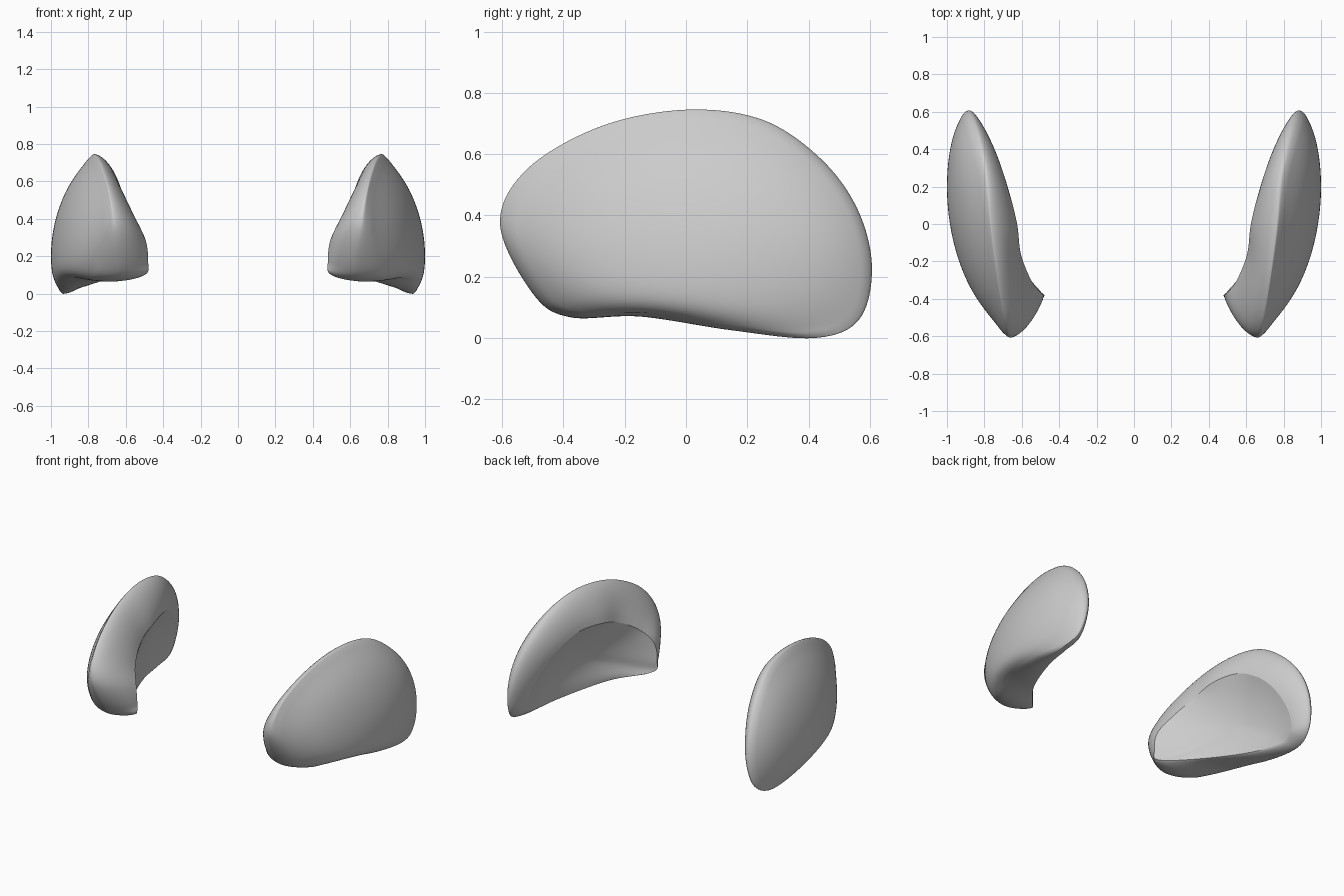
import bpy, bmesh
from mathutils import Vector

if "Cube" in bpy.data.objects:
    bpy.data.objects.remove(bpy.data.objects["Cube"])

# Matching control points around the pad: outer silhouette and inner opening edge (x, y, z)
RIM = [(.765, 0, .745), (.785, .25, .712), (.82, .44, .585), (.855, .56, .42), (.88, .607, .23),
       (.91, .565, .06), (.935, .42, 0), (.89, .15, .025), (.77, -.15, .07), (.66, -.38, .068),
       (.635, -.5, .145), (.66, -.607, .37), (.69, -.52, .55), (.73, -.28, .69)]
OPENING = [(.625, 0, .53), (.67, .18, .53), (.72, .33, .45), (.77, .43, .33), (.82, .485, .18),
           (.85, .47, .07), (.865, .37, .035), (.81, .15, .045), (.67, -.15, .08), (.5, -.36, .1),
           (.48, -.38, .17), (.495, -.37, .29), (.55, -.30, .39), (.605, -.16, .48)]
STEPS, DOME, LIP, BOWL = 10, 30, 14, 14
CY, CZ = .1, .28      # centre of outer face
BY, BZ = .05, .28     # centre of inner bowl


def closed_curve(points):
    """Smooth closed curve through the points."""
    p = [Vector(q) for q in points]
    n, out = len(p), []
    for i in range(n):
        a, b, c, d = p[i - 1], p[i], p[(i + 1) % n], p[(i + 2) % n]
        for k in range(STEPS):
            t = k / STEPS
            out.append(.5 * (2 * b + (c - a) * t + (2 * a - 5 * b + 4 * c - d) * t * t
                             + (3 * b - a - 3 * c + d) * t ** 3))
    return out


def relax(values, passes):
    """Even out values around a closed loop."""
    n = len(values)
    for _ in range(passes):
        values = [(values[j - 1] + values[j] * 2 + values[(j + 1) % n]) / 4 for j in range(n)]
    return values


def face_x(y, z):
    """Gently curved outer face."""
    return 1 - .4 * (y - .2) ** 2 - .65 * (z - .2) ** 2


def bowl_x(y, z):
    """Slanted base of the inner bowl."""
    return .755 + .3 * (y - BY) - .25 * (z - BZ)


def skin(bm, rings, tip):
    """Join the rings with quads and close them at the tip."""
    loops = [[bm.verts.new(v) for v in ring] for ring in rings]
    end, n = bm.verts.new(tip), len(rings[0])
    for j in range(n):
        k = (j + 1) % n
        for a, b in zip(loops, loops[1:]):
            bm.faces.new((a[j], a[k], b[k], b[j]))
        bm.faces.new((loops[-1][j], loops[-1][k], end))


def finish(bm, name, side):
    """Turn the normals towards the given x side, smooth and mirror."""
    bmesh.ops.recalc_face_normals(bm, faces=bm.faces)
    bm.normal_update()
    if bm.faces[-1].normal.x * side < 0:
        bmesh.ops.reverse_faces(bm, faces=bm.faces)
    for f in bm.faces:
        f.smooth = True
    mesh = bpy.data.meshes.new(name)
    bm.to_mesh(mesh)
    bm.free()
    ob = bpy.data.objects.new(name, mesh)
    bpy.context.collection.objects.link(ob)
    ob.modifiers.new("mirror", 'MIRROR').use_mirror_merge = False


rim, opening = closed_curve(RIM), closed_curve(OPENING)

# Outer shell: inward-turned lip from the opening edge to the silhouette
rings = []
for i in range(LIP, 0, -1):
    t = (i / LIP) ** 1.6
    ring = []
    for s, o in zip(rim, opening):
        v = s.lerp(o, t ** 1.6)
        v.x = s.x + (o.x - s.x) * (1 - (1 - t) ** 1.35)
        ring.append(v)
    rings.append(ring)

# Outer shell: full domed face from the silhouette to its centre
spokes = rim
for i in range(DOME):
    s = 1 - (i / DOME) ** 2.2
    w = (1 - s ** 8) ** .5
    if i > 8:
        spokes = relax(spokes, 12)
    ring = []
    for r in spokes:
        y, z = CY + (r.y - CY) * s, CZ + (r.z - CZ) * s
        ring.append(Vector((r.x + (face_x(y, z) - r.x) * w, y, z)))
    rings.append(ring)
bm = bmesh.new()
skin(bm, rings, (face_x(CY, CZ), CY, CZ))
finish(bm, "outer_pads", 1)

# Shallow inner bowl filling the opening
rings = []
edge = opening
offset = [o.x - bowl_x(o.y, o.z) for o in opening]
for i in range(BOWL):
    s = 1 - i / BOWL
    if i:
        edge, offset = relax(edge, 8), relax(offset, 25)
    ring = []
    for o, d in zip(edge, offset):
        y, z = BY + (o.y - BY) * s, BZ + (o.z - BZ) * s
        ring.append(Vector((bowl_x(y, z) + d * s * s, y, z)))
    rings.append(ring)
bm = bmesh.new()
skin(bm, rings, (bowl_x(BY, BZ), BY, BZ))
finish(bm, "inner_bowls", -1)
